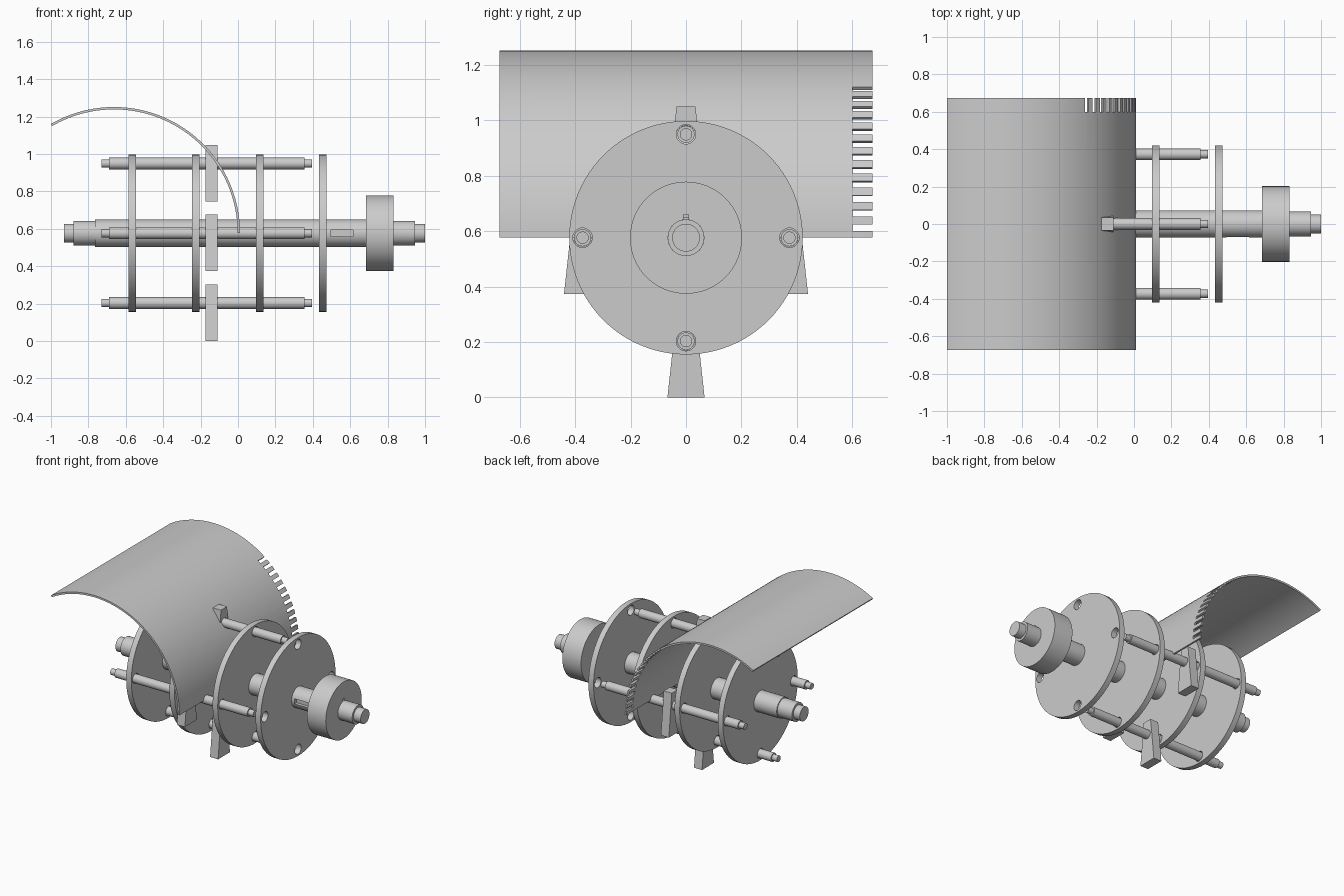
import bpy, bmesh
from math import sin, cos, pi, radians
from mathutils import Matrix

if "Cube" in bpy.data.objects:
    bpy.data.objects.remove(bpy.data.objects["Cube"])

ZC = 0.576          # height of the rotor axis
RP = 0.373          # pitch radius of the rods
PINS = [(RP, 0), (0, RP), (-RP, 0), (0, -RP)]


def activate(ob):
    bpy.ops.object.select_all(action='DESELECT')
    ob.select_set(True)
    bpy.context.view_layer.objects.active = ob


def finish(name, bm):
    bmesh.ops.remove_doubles(bm, verts=bm.verts, dist=1e-5)
    bmesh.ops.recalc_face_normals(bm, faces=bm.faces)
    me = bpy.data.meshes.new(name)
    bm.to_mesh(me)
    bm.free()
    ob = bpy.data.objects.new(name, me)
    bpy.context.collection.objects.link(ob)
    activate(ob)
    bpy.ops.object.shade_smooth_by_angle(angle=radians(30))
    return ob


def circle(r, y=0, z=0, n=64):
    return [(y + r * cos(2 * pi * i / n), z + r * sin(2 * pi * i / n)) for i in range(n)]


def plate(name, x0, x1, loops, y=0, z=ZC):
    """Outline with holes in the YZ plane, extruded along X."""
    cu = bpy.data.curves.new(name, 'CURVE')
    cu.dimensions = '2D'
    cu.fill_mode = 'BOTH'
    cu.extrude = (x1 - x0) / 2
    for pts in loops:
        s = cu.splines.new('POLY')
        s.points.add(len(pts) - 1)
        for p, (a, b) in zip(s.points, pts):
            p.co = (a, b, 0, 1)
        s.use_cyclic_u = True
    tmp = bpy.data.objects.new(name + "_outline", cu)
    bpy.context.collection.objects.link(tmp)
    bpy.context.view_layer.update()
    me = bpy.data.meshes.new_from_object(tmp)
    bm = bmesh.new()
    bm.from_mesh(me)
    bpy.data.objects.remove(tmp)
    bpy.data.meshes.remove(me)
    bm.transform(Matrix(((0, 0, 1, (x0 + x1) / 2), (1, 0, 0, y), (0, 1, 0, z), (0, 0, 0, 1))))
    return finish(name, bm)


def turned(name, prof, y=0, z=ZC, n=48):
    """Profile of (x, radius) points revolved about an X-parallel axis."""
    bm = bmesh.new()
    rings = [[bm.verts.new((x, y + a, z + b)) for a, b in circle(r, n=n)] for x, r in prof]
    for p, q in zip(rings, rings[1:]):
        for i in range(n):
            j = (i + 1) % n
            bm.faces.new((p[i], p[j], q[j], q[i]))
    bm.faces.new(rings[0])
    bm.faces.new(rings[-1])
    return finish(name, bm)


# Stepped shaft with a keyway on its front side
shaft = turned("shaft", [(-.93, .05), (-.88, .05), (-.88, .066), (-.765, .066), (-.765, .073),
                         (.685, .073), (.685, .066), (.945, .066), (.945, .05), (1.0, .05)])
bpy.ops.mesh.primitive_cube_add(size=1, location=(.555, -.073, ZC))
cutter = bpy.context.object
cutter.name = "keyway_cutter"
cutter.scale = (.12, .05, .036)
cutter.hide_render = True
mod = shaft.modifiers.new("keyway", 'BOOLEAN')
mod.operation = 'DIFFERENCE'
mod.object = cutter
activate(shaft)
bpy.ops.object.modifier_apply(modifier=mod.name)
bpy.data.objects.remove(cutter)

# Collar, its bore notched for a key
bore = [(.066 * cos(a), .066 * sin(a)) for a in
        [radians(98 + 344 * i / 48) for i in range(49)]]
plate("collar", .685, .832, [circle(.202), bore + [(.009, .084), (-.009, .084)]])

# Rotor discs with shaft bore and rod holes
for i, x in enumerate((-.565, -.225, .115, .453)):
    plate(f"rotor_disc_{i + 1}", x - .02, x + .02,
          [circle(.421, n=96), circle(.073, n=48)] + [circle(.035, *p, n=32) for p in PINS])

# Rods, each with a hanging hammer
for i, (y, z) in enumerate(PINS):
    turned(f"rod_{i + 1}", [(-.73, .022), (-.69, .022), (-.69, .031), (.355, .031),
                            (.355, .022), (.395, .022)], y, ZC + z, 32)
    plate(f"hammer_{i + 1}", -.173, -.11,
          [[(-.067, -.203), (.067, -.203), (.034, .1), (-.034, .1)], circle(.0315, n=32)],
          y, ZC + z)

# Curved screen: 120 degree shell, slotted along its back edge
SLOTS = [3 + 4.5 * k for k in range(12)]
angs = sorted({0, *[s - 1 for s in SLOTS], *[s + 1 for s in SLOTS], *range(56, 121, 2)})
ys = (-.673, .6, .673)
bm = bmesh.new()


def shell_point(a, r, y):
    return bm.verts.new((-.663 + r * cos(radians(a)), y, .577 + r * sin(radians(a))))


solid = {(i, j) for i in range(len(angs) - 1) for j in range(2)
         if j == 0 or not any(abs((angs[i] + angs[i + 1]) / 2 - s) < .5 for s in SLOTS)}
grid = [[[shell_point(a, r, y) for y in ys] for a in angs] for r in (.661, .674)]
for i, j in solid:
    corners = [(i, j), (i + 1, j), (i + 1, j + 1), (i, j + 1)]
    for g in grid:
        bm.faces.new([g[p][q] for p, q in corners])
    # close the rim wherever there is no neighbouring cell
    sides = [(i, j - 1), (i + 1, j), (i, j + 1), (i - 1, j)]
    for k, nb in enumerate(sides):
        if nb not in solid:
            (p, q), (s, t) = corners[k], corners[(k + 1) % 4]
            bm.faces.new((grid[0][p][q], grid[0][s][t], grid[1][s][t], grid[1][p][q]))
bmesh.ops.delete(bm, geom=[v for v in bm.verts if not v.link_faces], context='VERTS')
finish("screen", bm)
